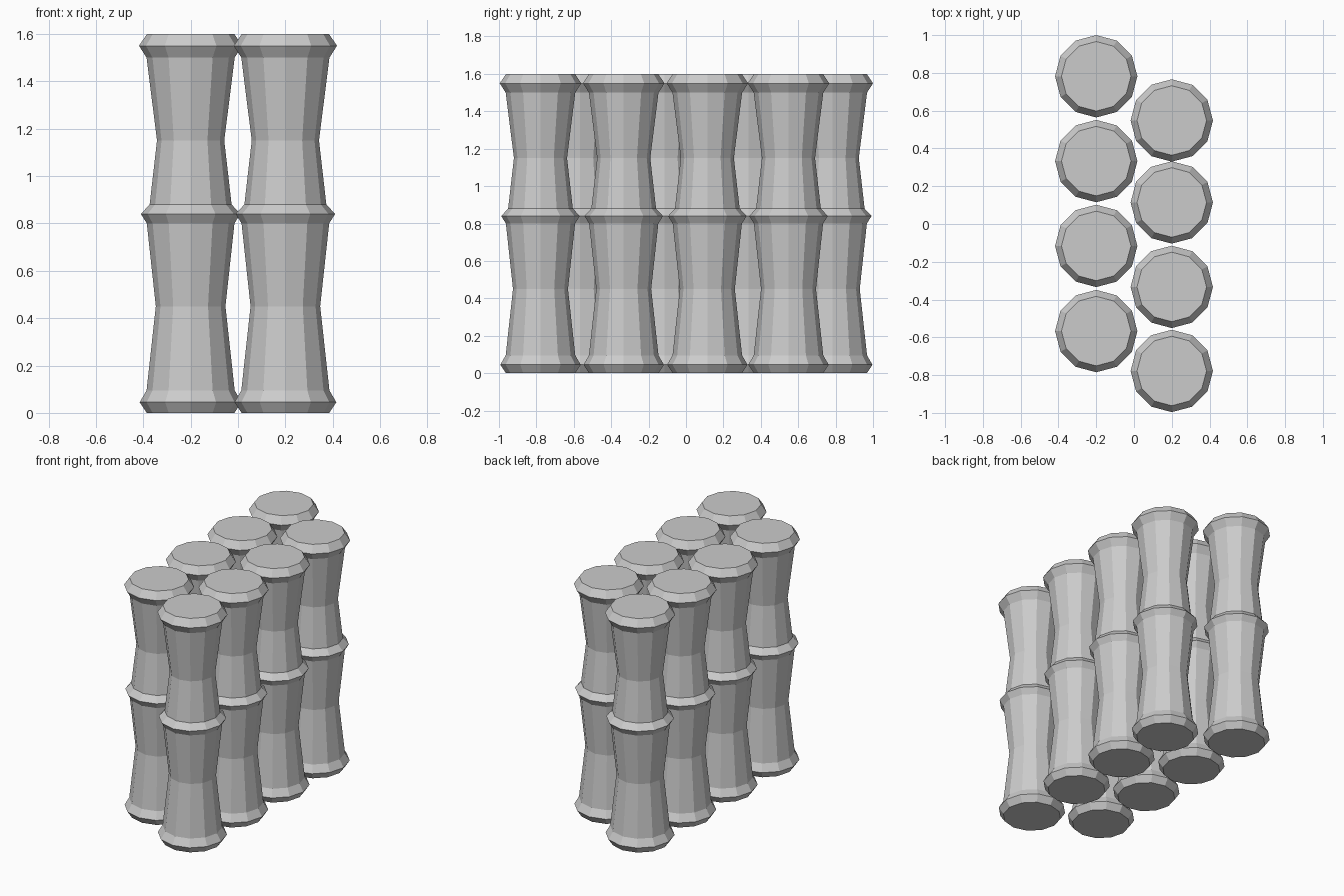
import bpy
import bmesh
from math import cos, sin, tau

if "Cube" in bpy.data.objects:
    bpy.data.objects.remove(bpy.data.objects["Cube"])

SIDES = 12

# Profile of one pole as (radius, height): two waisted segments with three flared rings
PROFILE = [
    (0.185, 0.00), (0.215, 0.045), (0.186, 0.095),
    (0.147, 0.45),
    (0.185, 0.80), (0.210, 0.84), (0.173, 0.88),
    (0.142, 1.15),
    (0.186, 1.50), (0.218, 1.55), (0.184, 1.60),
]

# Two staggered rows of poles: x position and the y centres
ROWS = {
    "left": (-0.2, [0.782, 0.333, -0.116, -0.567]),
    "right": (0.2, [0.548, 0.114, -0.333, -0.778]),
}


def pole_mesh():
    """Revolve the profile into a closed flat-faced pole."""
    bm = bmesh.new()
    rings = [[bm.verts.new((r * cos(tau * i / SIDES), r * sin(tau * i / SIDES), z))
              for i in range(SIDES)] for r, z in PROFILE]
    for low, high in zip(rings, rings[1:]):
        for i in range(SIDES):
            j = (i + 1) % SIDES
            bm.faces.new((low[i], low[j], high[j], high[i]))
    bm.faces.new(rings[0][::-1])
    bm.faces.new(rings[-1])
    mesh = bpy.data.meshes.new("bamboo_pole")
    bm.to_mesh(mesh)
    bm.free()
    return mesh


# Place the poles
mesh = pole_mesh()
for side, (x, ys) in ROWS.items():
    for n, y in enumerate(ys, 1):
        pole = bpy.data.objects.new(f"bamboo_pole_{side}_{n}", mesh)
        pole.location = (x, y, 0)
        bpy.context.collection.objects.link(pole)
